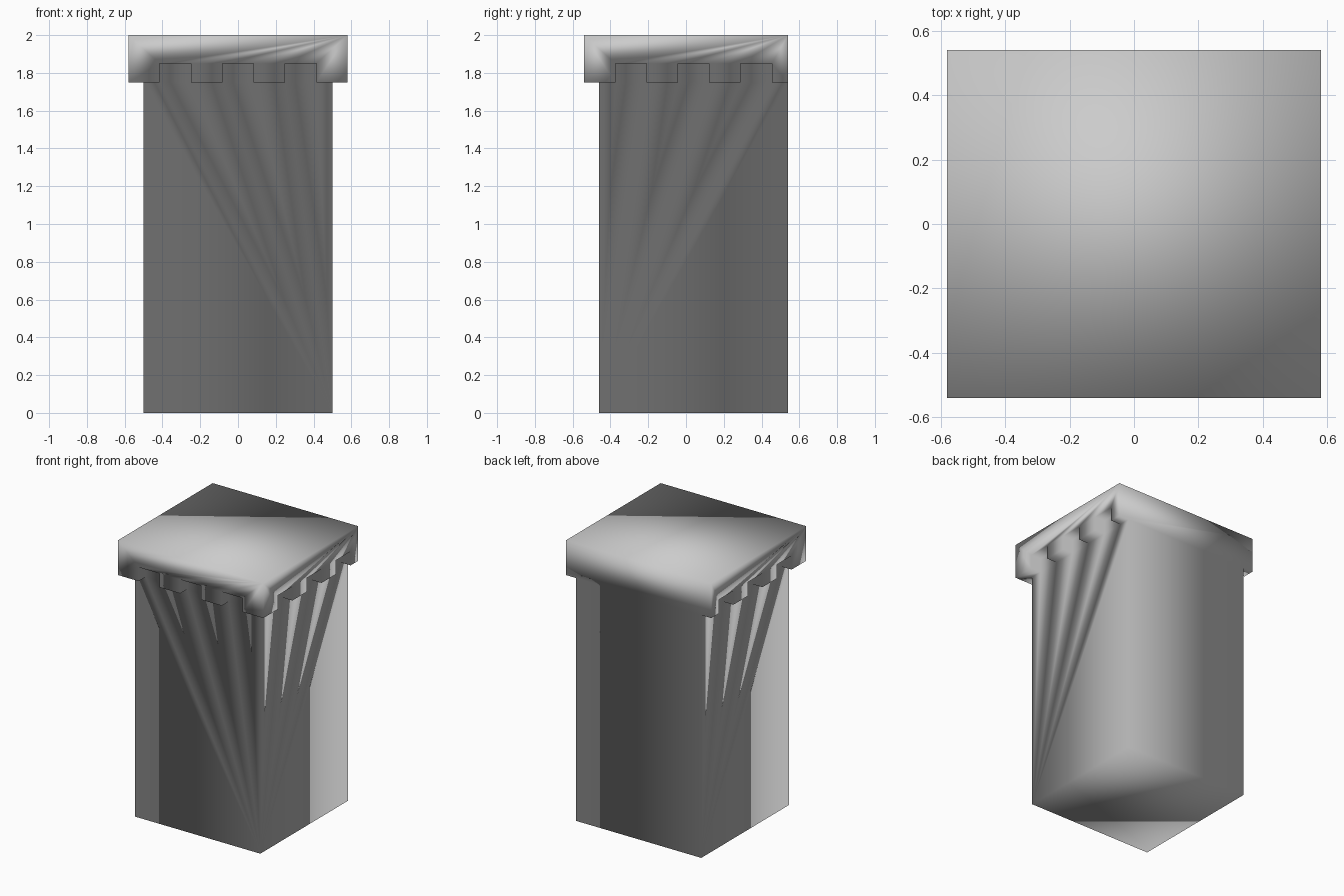
import bpy
import bmesh
from mathutils import Matrix, Vector

if "Cube" in bpy.data.objects:
    bpy.data.objects.remove(bpy.data.objects["Cube"])

HALF_W = 0.58             # half width of the parapet
FRONT, BACK = -0.54, 0.54
STEP = 2 * HALF_W / 7     # width of one tooth or one gap
TOOTH_Z, GAP_Z, TOP_Z = 1.75, 1.85, 2.0


def boxes(name, corner_pairs):
    """One mesh object made of boxes, each given by its low and high corner."""
    bm = bmesh.new()
    for lo, hi in corner_pairs:
        lo, hi = Vector(lo), Vector(hi)
        size = Matrix.Diagonal((*(hi - lo), 1))
        bmesh.ops.create_cube(bm, size=1, matrix=Matrix.Translation((lo + hi) / 2) @ size)
    mesh = bpy.data.meshes.new(name)
    bm.to_mesh(mesh)
    bm.free()
    obj = bpy.data.objects.new(name, mesh)
    bpy.context.collection.objects.link(obj)
    return obj


def combine(target, tool, operation):
    """Apply a boolean and remove the tool object."""
    mod = target.modifiers.new(operation.lower(), 'BOOLEAN')
    mod.operation, mod.solver, mod.object = operation, 'EXACT', tool
    bpy.context.view_layer.objects.active = target
    bpy.ops.object.modifier_apply(modifier=mod.name)
    bpy.data.objects.remove(tool)


# Square shaft, its back flush with the parapet
tower = boxes("tower", [((-0.5, -0.46, 0), (0.5, BACK, 1.95))])

# Overhanging parapet, on the front and both sides
parapet = boxes("parapet", [((-HALF_W, FRONT, TOOTH_Z), (HALF_W, BACK, TOP_Z))])

# Gaps between the hanging teeth: three in front, three right through the sides
gaps = []
for i in (1, 3, 5):
    x, y = -HALF_W + i * STEP, FRONT + i * STEP
    gaps.append(((x, -0.7, 1.6), (x + STEP, -0.42, GAP_Z)))
    gaps.append(((-0.7, y, 1.6), (0.7, y + STEP, GAP_Z)))
cutter = boxes("gap_cutter", gaps)
cutter.hide_render = True

combine(parapet, cutter, 'DIFFERENCE')
combine(tower, parapet, 'UNION')

# Merge coplanar pieces into whole walls, then shade everything smooth
bm = bmesh.new()
bm.from_mesh(tower.data)
bmesh.ops.remove_doubles(bm, verts=bm.verts, dist=1e-4)
bmesh.ops.dissolve_limit(bm, angle_limit=0.01, verts=bm.verts, edges=bm.edges)
for face in bm.faces:
    face.smooth = True
bm.to_mesh(tower.data)
bm.free()
